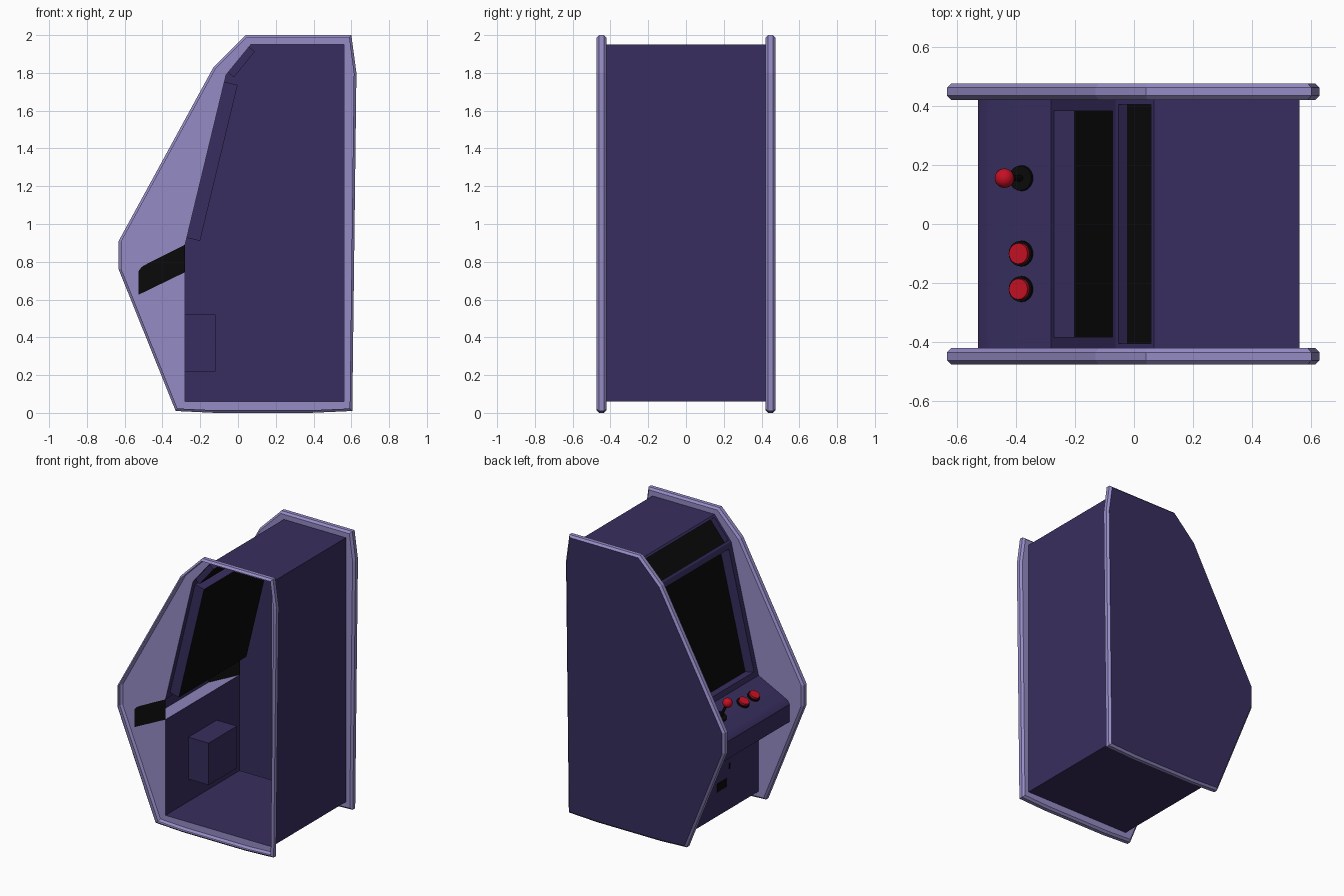
import bpy, bmesh, math
from mathutils import Vector, Matrix

cube = bpy.data.objects.get("Cube")
if cube:
    bpy.data.objects.remove(cube, do_unlink=True)


def material(name, rgb):
    m = bpy.data.materials.new(name)
    m.diffuse_color = (*rgb, 1)
    m.use_nodes = True
    m.node_tree.nodes["Principled BSDF"].inputs["Base Color"].default_value = (*rgb, 1)
    return m


DARK = material("dark purple", (0.039, 0.027, 0.112))
LIGHT = material("light purple", (0.30, 0.26, 0.56))
BLACK = material("black", (0.003, 0.003, 0.003))
RED = material("red", (0.56, 0.005, 0.017))
WALL = 0.42       # inner surface of the side panels
SIDE = 0.475      # outer surface of the side panels
CHAMFER = 0.014


def finish(name, bm, mats, smooth=False):
    mesh = bpy.data.meshes.new(name)
    bm.to_mesh(mesh)
    bm.free()
    for m in mats:
        mesh.materials.append(m)
    ob = bpy.data.objects.new(name, mesh)
    bpy.context.collection.objects.link(ob)
    if smooth:
        bpy.context.view_layer.objects.active = ob
        ob.select_set(True)
        bpy.ops.object.shade_smooth_by_angle(angle=math.radians(35))
        ob.select_set(False)
    return ob


def inset(points, d):
    """Offset a counter-clockwise outline inward with mitred corners."""
    pts = [Vector(p) for p in points]
    out = []
    for i, p in enumerate(pts):
        a = (p - pts[i - 1]).normalized()
        b = (pts[(i + 1) % len(pts)] - p).normalized()
        na, nb = Vector((-a.y, a.x)), Vector((-b.y, b.x))
        out.append(p + (na + nb) * d / (1 + na.dot(nb)))
    return out


def loop(bm, points, y):
    return [bm.verts.new((p[0], y, p[1])) for p in points]


def bridge(bm, a, b, mat=0):
    for i in range(len(a)):
        j = (i + 1) % len(a)
        bm.faces.new((a[i], a[j], b[j], b[i])).material_index = mat


def strip(bm, a, b, centre, mat=0):
    """One full-width wall between two profile points, facing away from centre."""
    vs = [bm.verts.new((p[0], y, p[1])) for p, y in ((a, -WALL), (a, WALL), (b, WALL), (b, -WALL))]
    f = bm.faces.new(vs)
    f.normal_update()
    if f.normal.dot(f.calc_center_median() - Vector((centre[0], 0, centre[1]))) < 0:
        f.normal_flip()
    f.material_index = mat
    return f


# Profiles in x, z (the playing side faces -x)
panel = [(-0.33, 0.01), (-0.12, 0), (0.38, 0), (0.605, 0.01), (0.627, 1.8), (0.60, 2.0),
         (0.04, 2.0), (-0.13, 1.83), (-0.632, 0.91), (-0.632, 0.76)]
deck = [(-0.28, 0.89), (-0.48, 0.79), (-0.51, 0.773), (-0.527, 0.75), (-0.527, 0.625), (-0.28, 0.745)]
cabinet = [(-0.28, 0.06), (0.56, 0.06), (0.56, 1.95), (0.068, 1.95), (-0.063, 1.79)]

# Side panels: chamfered rim, inner face open to the cabinet, one outer skin
for name, s in (("front_side_panel", -1), ("back_side_panel", 1)):
    bm = bmesh.new()
    small = inset(panel, CHAMFER)
    rings = [loop(bm, small, s * SIDE), loop(bm, panel, s * (SIDE - CHAMFER)),
             loop(bm, panel, s * (WALL + CHAMFER)), loop(bm, small, s * WALL)]
    for a, b in zip(rings, rings[1:]):
        bridge(bm, a, b)
    opening = loop(bm, cabinet + deck, s * WALL)
    edges = []
    for ring in (rings[-1], opening):
        for i, v in enumerate(ring):
            w = ring[i - 1]
            edges.append(bm.edges.get((w, v)) or bm.edges.new((w, v)))
    bmesh.ops.triangle_fill(bm, edges=edges, use_beauty=True, normal=(0, -s, 0))
    if s > 0:
        bm.faces.new(rings[0]).material_index = 1
    bmesh.ops.recalc_face_normals(bm, faces=bm.faces[:])
    finish(name, bm, [LIGHT, DARK])

# Cabinet shell with recessed screen and header
bm = bmesh.new()
mid = (0.15, 1.0)
path = [deck[-1]] + cabinet
for a, b in zip(path, path[1:-1]):
    strip(bm, a, b, mid)
for a, b, border, depth in ((cabinet[3], cabinet[4], 0.016, 0.04), (cabinet[4], deck[0], 0.038, 0.072)):
    f = strip(bm, a, b, mid)
    bmesh.ops.inset_individual(bm, faces=[f], thickness=border, use_even_offset=True)
    bmesh.ops.inset_individual(bm, faces=[f], thickness=0.0, depth=-depth)
    f.material_index = 1
finish("cabinet_shell", bm, [DARK, BLACK])

# Control deck: rolled top and front, pale underside, black ends
bm = bmesh.new()
for i, (a, b) in enumerate(zip(deck, deck[1:])):
    strip(bm, a, b, (-0.38, 0.74), 1 if i == 4 else 0)
for y in (-WALL, WALL):
    bm.faces.new(loop(bm, deck, y)).material_index = 2
bmesh.ops.remove_doubles(bm, verts=bm.verts[:], dist=0.0001)
finish("control_deck", bm, [DARK, LIGHT, BLACK], smooth=True)

# Controls, placed along the normal of the sloping deck
slope = Vector((deck[1][0] - deck[0][0], 0, deck[1][1] - deck[0][1])).normalized()
normal = Vector((slope.z, 0, -slope.x))
tilt = Vector((0, 0, 1)).rotation_difference(normal).to_matrix().to_4x4()


def knob(name, y, low, high, r1, r2, mat):
    """Tapered cylinder on the deck from height low to high."""
    centre = Vector((-0.38, y, 0.84)) + normal * (low + high) / 2
    bm = bmesh.new()
    bmesh.ops.create_cone(bm, cap_ends=True, segments=20, radius1=r1, radius2=r2,
                          depth=high - low, matrix=Matrix.Translation(centre) @ tilt)
    return finish(name, bm, [mat], smooth=True)


for i, y in enumerate((-0.10, -0.22)):
    knob(f"button_ring_{i + 1}", y, -0.01, 0.012, 0.044, 0.043, BLACK)
    knob(f"button_{i + 1}", y, 0.0, 0.026, 0.037, 0.035, RED)
knob("joystick_base", 0.155, -0.01, 0.012, 0.045, 0.042, BLACK)
knob("joystick_stem", 0.155, 0.0, 0.11, 0.011, 0.009, BLACK)
bm = bmesh.new()
bmesh.ops.create_uvsphere(bm, u_segments=20, v_segments=12, radius=0.033,
                          matrix=Matrix.Translation(Vector((-0.38, 0.155, 0.84)) + normal * 0.13))
finish("joystick_ball", bm, [RED], smooth=True)


def box(name, lo, hi, mat):
    lo, hi = Vector(lo), Vector(hi)
    bm = bmesh.new()
    bmesh.ops.create_cube(bm, size=1, matrix=Matrix.Translation((lo + hi) / 2) @ Matrix.Diagonal((*(hi - lo), 1)))
    return finish(name, bm, [mat])


# Coin box with its slots and return hatch
box("coin_box", (-0.283, -0.16, 0.22), (-0.12, 0.16, 0.52), DARK)
box("coin_return", (-0.286, -0.055, 0.235), (-0.28, 0.055, 0.295), BLACK)
for s in (-1, 1):
    box("coin_slot_" + ("left" if s > 0 else "right"),
        (-0.286, s * 0.09 - 0.006, 0.35), (-0.28, s * 0.09 + 0.006, 0.39), BLACK)
